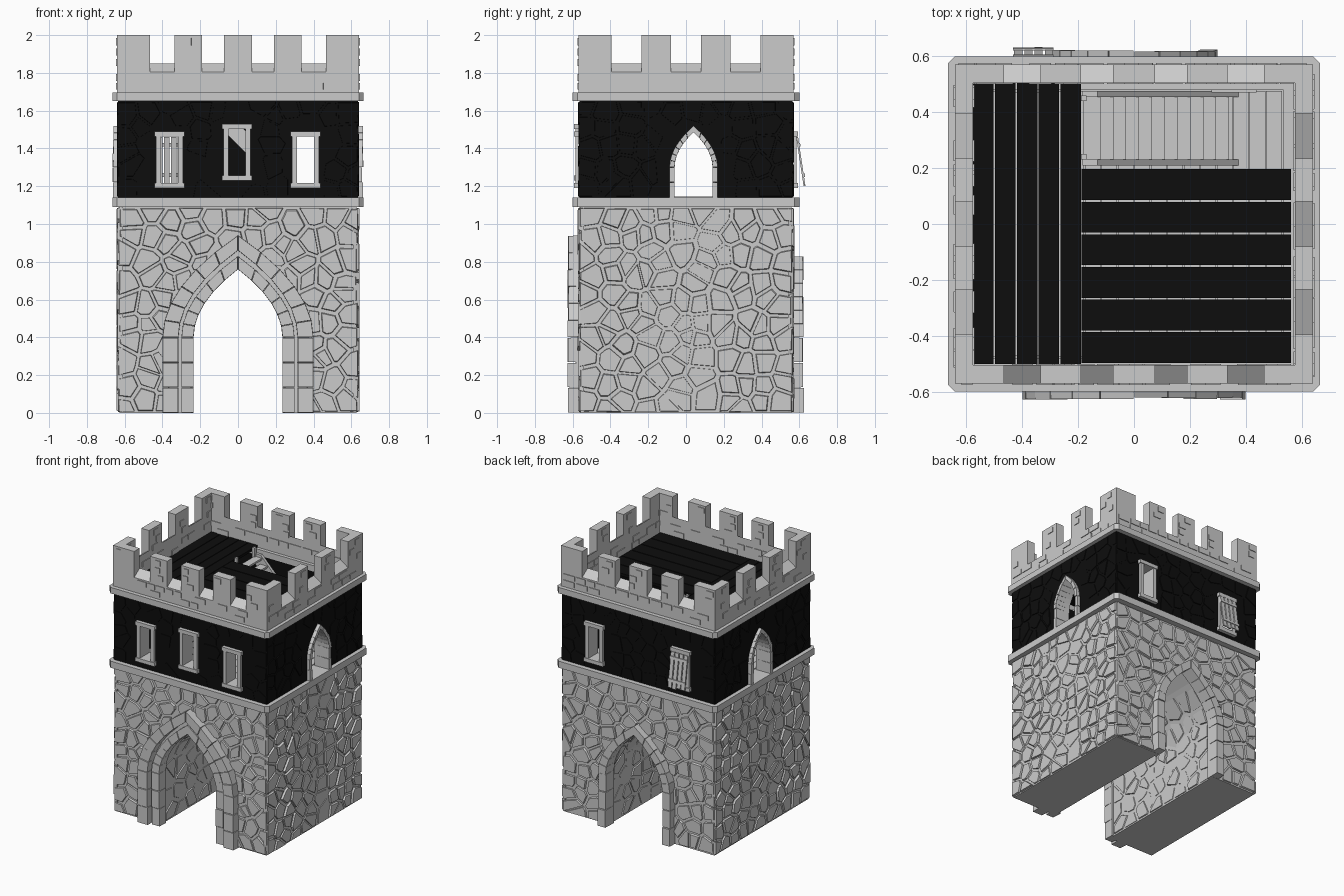
import bpy, bmesh, math, random
from mathutils import Vector

random.seed(4)
if "Cube" in bpy.data.objects:
    bpy.data.objects.remove(bpy.data.objects["Cube"])


def material(name, value):
    m = bpy.data.materials.new(name)
    m.use_nodes = True
    m.diffuse_color = (value, value, value, 1)
    bsdf = m.node_tree.nodes["Principled BSDF"]
    bsdf.inputs["Base Color"].default_value = (value, value, value, 1)
    bsdf.inputs["Roughness"].default_value = 0.9
    return m


STONE = material("grey stone", 0.6)
DARK = material("black", 0.004)
HX, HY = 0.64, 0.57
HALF = [HY, HX, HY, HX]      # distance of front, right, back, left walls
SPAN = [HX, HY, HX, HY]      # half width of those walls


def side(k):
    """Map (along wall, height, outward) to the k-th wall."""
    def fn(u, z, d):
        x, y = u, -(HALF[k] + d)
        for _ in range(k):
            x, y = -y, x
        return Vector((x, y, z))
    return fn


def flat(x, y, z):
    return Vector((x, y, z))


def solid(bm, pts, fn, d0, d1, taper=0.0):
    """Extrude an outline from d0 to d1, narrowing by taper."""
    cu = sum(p[0] for p in pts) / len(pts)
    cz = sum(p[1] for p in pts) / len(pts)
    s = 1 - taper
    lo = [bm.verts.new(fn(u, z, d0)) for u, z in pts]
    hi = [bm.verts.new(fn(cu + (u - cu) * s, cz + (z - cz) * s, d1)) for u, z in pts]
    bm.faces.new(lo[::-1])
    bm.faces.new(hi)
    for i in range(len(pts)):
        j = (i + 1) % len(pts)
        bm.faces.new((lo[i], lo[j], hi[j], hi[i]))


def rect(u0, u1, z0, z1):
    return [(u0, z0), (u1, z0), (u1, z1), (u0, z1)]


def finish(bm, name, mat):
    bmesh.ops.recalc_face_normals(bm, faces=bm.faces)
    me = bpy.data.meshes.new(name)
    bm.to_mesh(me)
    bm.free()
    me.materials.append(mat)
    ob = bpy.data.objects.new(name, me)
    bpy.context.collection.objects.link(ob)
    return ob


def single(name, mat, *args):
    bm = bmesh.new()
    solid(bm, *args)
    return finish(bm, name, mat)


def cut(ob, cutters):
    bpy.context.view_layer.objects.active = ob
    for c in cutters:
        c.hide_render = True
        mod = ob.modifiers.new("cut", 'BOOLEAN')
        mod.operation, mod.solver, mod.object = 'DIFFERENCE', 'EXACT', c
        bpy.ops.object.modifier_apply(modifier=mod.name)
        bpy.data.objects.remove(c)


def arch_width(z, w, s, a):
    """Half width of a pointed arch: width w, spring s, apex a."""
    return w if z < s else w * (1 - ((z - s) / (a - s)) ** 2) if z < a else 0


def arch_path(w, s, a, base, legs=3, n=6):
    half = [(w, base + (s - base) * i / legs) for i in range(legs)]
    half += [(w * (1 - (i / n) ** 2), s + (a - s) * i / n) for i in range(n + 1)]
    return half + [(-u, z) for u, z in half[-2::-1]]


def arch_ring(bm, fn, inner, outer, base, d0, d1, centre=0, legs=3):
    a, b = arch_path(*inner, base, legs), arch_path(*outer, base, legs)
    for i in range(len(a) - 1):
        quad = [(u + centre, z) for u, z in (a[i], b[i], b[i + 1], a[i + 1])]
        solid(bm, quad, fn, d0, d1 + random.uniform(-.004, .004), 0.04)


def cells(u0, u1, z0, z1, size):
    """Irregular stone outlines filling a rectangle."""
    nu, nz = round((u1 - u0) / size), round((z1 - z0) / size)
    seeds = [Vector((u0 + (i + .5 + random.uniform(-.42, .42)) * (u1 - u0) / nu,
                     z0 + (j + .5 + random.uniform(-.42, .42)) * (z1 - z0) / nz))
             for i in range(nu) for j in range(nz)]
    for p in seeds:
        poly = [Vector(q) for q in rect(u0, u1, z0, z1)]
        for q in seeds:
            if q == p or (q - p).length > size * 3:
                continue
            n, m, out = q - p, (p + q) / 2, []
            for i, b in enumerate(poly):
                a = poly[i - 1]
                da, db = (a - m).dot(n), (b - m).dot(n)
                if da * db < 0:
                    out.append(a.lerp(b, da / (da - db)))
                if db <= 0:
                    out.append(b)
            poly = out
        if len(poly) > 2:
            yield p, poly


def shrink(poly, gap):
    c = sum(poly, Vector((0, 0))) / len(poly)
    return [c + (p - c) * max(.5, 1 - gap / max((p - c).length, .01)) for p in poly]


# Ground storey with a pointed passage
TUNNEL = (0.25, 0.4, 0.775)
CW, CD = HX - .012, HY - .012
outline = arch_path(*TUNNEL, 0) + [(-CW, 0), (-CW, 1.1), (CW, 1.1), (CW, 0)]
single("ground_storey", STONE, outline, flat_y := (lambda u, z, d: Vector((u, d, z))), -CD, CD)

# Rubble stones on the ground storey
bm = bmesh.new()
hidden = {0: (.36, .4, .9), 2: (.27, .4, .8)}
for k in range(4):
    for c, poly in cells(-SPAN[k], SPAN[k], 0, 1.09, .108):
        if k in hidden:
            if abs(c.x) < arch_width(c.y, *hidden[k]):
                continue
            for p in poly:
                p.x = math.copysign(max(abs(p.x), arch_width(p.y, *hidden[k])), p.x)
        calm = k % 2 and abs(c.x) < .2
        top = random.uniform(-.008, -.002) if calm else random.uniform(-.004, .004)
        solid(bm, shrink(poly, .006), side(k), -.03, top, random.uniform(.08, .2))
for s in (-1, 1):
    wall = lambda u, z, d: Vector((s * (arch_width(z, *TUNNEL) - d), u, z))
    for c, poly in cells(-.52, .52, 0, .7, .11):
        solid(bm, shrink(poly, .008), wall, -.02, random.uniform(0, .01), .15)
finish(bm, "rubble_stones", STONE)

# Stone arches around the passage
bm = bmesh.new()
arch_ring(bm, side(0), (.315, .4, .86), (.4, .4, .94), 0, -.03, .055)
for k in (0, 2):
    arch_ring(bm, side(k), (.235, .4, .76), (.3, .4, .83), 0, -.05, .03 if k == 0 else .05)
finish(bm, "passage_arches", STONE)

# Ledges: the lower one is also the floor, the upper one is a ring
INNER = rect(-.535, .535, -.48, .48)
LX, LY, CH = .665, .6, .025
octagon = [(-LX + CH, -LY), (LX - CH, -LY), (LX, -LY + CH), (LX, LY - CH),
           (LX - CH, LY), (-LX + CH, LY), (-LX, LY - CH), (-LX, -LY + CH)]
single("lower_ledge", STONE, octagon, flat, 1.09, 1.14)
ledge = single("upper_ledge", STONE, octagon, flat, 1.65, 1.695)
cut(ledge, [single("cutter", STONE, INNER, flat, 1.5, 1.8)])

# Upper storey shell with window and door openings
WINDOWS = [(0, -.3625, 1.19), (0, -.005, 1.23), (0, .3575, 1.19), (2, -.3575, 1.19), (2, .3625, 1.19)]
DOOR_IN, DOOR_OUT, DOOR_Y = (.1, 1.3, 1.485), (.128, 1.3, 1.52), .04
shell = single("upper_storey", DARK, rect(-HX + .005, HX - .005, -HY + .005, HY - .005), flat, 1.12, 1.66)
cutters = [single("cutter", STONE, INNER, flat, 1, 1.8)]
for k, u, z in WINDOWS:
    cutters.append(single("cutter", STONE, rect(u - .065, u + .065, z + .012, z + .288), side(k), -.2, .1))
door = [(u + DOOR_Y, z) for u, z in arch_path(.115, 1.3, 1.505, 1.13)]
cutters.append(single("cutter", STONE, door, side(1), -1.5, .1))
cut(shell, cutters)

# Faint dark stones on the upper storey
bm = bmesh.new()
for k in range(4):
    holes = [(u - .07, u + .07, z, z + .3) for j, u, z in WINDOWS if j == k]
    if k % 2:
        m = DOOR_Y if k == 1 else -DOOR_Y
        holes.append((m - .12, m + .12, 1.1, 1.51))
    for c, poly in cells(-SPAN[k], SPAN[k], 1.14, 1.65, .1):
        lo = [min(p[i] for p in poly) for i in (0, 1)]
        hi = [max(p[i] for p in poly) for i in (0, 1)]
        if not any(lo[0] < b and hi[0] > a and lo[1] < f and hi[1] > e for a, b, e, f in holes):
            solid(bm, shrink(poly, .005), side(k), -.02, random.uniform(-.003, .002), .08)
finish(bm, "dark_wall_stones", DARK)

# Window frames with overhanging head and sill
bm = bmesh.new()
for k, u, z in WINDOWS:
    for s in (-1, 1):
        solid(bm, rect(*sorted((u + s * .045, u + s * .072)), z + .02, z + .28), side(k), -.1, .016)
    for z0, z1 in ((z, z + .028), (z + .272, z + .3)):
        solid(bm, rect(u - .08, u + .08, z0, z1), side(k), -.1, .022)
finish(bm, "window_frames", STONE)

# Arched door frames on both sides
bm = bmesh.new()
for k, m in ((1, DOOR_Y), (3, -DOOR_Y)):
    arch_ring(bm, side(k), DOOR_IN, DOOR_OUT, 1.14, -.1, .02, m, 2)
finish(bm, "door_frames", STONE)

# Tilted plank shutter at the back
bm = bmesh.new()
back = side(2)
tilted = lambda u, z, d: back(u, z, d + (1.47 - z) * .15)
for i in range(4):
    u = .29 + i * .0365
    solid(bm, rect(u, u + .029, 1.21 + random.uniform(-.01, .01), 1.46), tilted, .012, .022)
for z in (1.25, 1.41):
    solid(bm, rect(.288, .432, z, z + .02), tilted, .02, .028)
finish(bm, "back_shutter", STONE)

# Parapet walls, with sills sloping outward, and merlons
LONG = [(-.64, -.465), (-.335, -.19), (-.075, .075), (.19, .335), (.465, .64)]
SHORT = [(-.57, -.395), (-.235, -.08), (.08, .235), (.395, .57)]
bm = bmesh.new()
bricks = bmesh.new()
for k in range(4):
    fn, h = side(k), SPAN[k]
    along = lambda d, z, u: fn(u, z, d)
    solid(bm, [(-.065, 1.69), (0, 1.69), (0, 1.805), (-.065, 1.85)], along, -h, h)
    for a, b in (SHORT if k % 2 else LONG):
        solid(bm, rect(a, b, 1.78, 2), fn, -.065, 0)
        for z in (1.835, 1.89, 1.945):
            if random.random() < .65:
                u = random.uniform(a + .005, b - .07)
                solid(bricks, rect(u, u + random.uniform(.04, .065), z, z + .04), fn, -.07, .005, .06)
    for z in (1.71, 1.757):
        u = -h + .02
        while u < h - .12:
            w = random.uniform(.06, .1)
            if random.random() < .5:
                solid(bricks, rect(u, u + w, z, z + .038), fn, -.07, .005, .05)
            u += w + .01
finish(bm, "parapet", STONE)
finish(bricks, "parapet_bricks", STONE)

# Roof planks around the stair hatch
bm = bmesh.new()
for i in range(5):
    x = -.575 + i * .078
    solid(bm, rect(x, x + .073, -.5, .508), flat, 1.69, 1.71)
for i in range(6):
    y = -.497 + i * .1165
    solid(bm, rect(-.187, .562, y, y + .1105), flat, 1.69, 1.71)
finish(bm, "roof_planks", DARK)

# Stair from the upper floor to the hatch
bm = bmesh.new()
stringer = [(.28, 1.14), (.38, 1.14), (-.13, 1.67), (-.185, 1.67), (-.185, 1.6)]
for y in (.21, .455):
    solid(bm, stringer, flat_y, y, y + .02)
for i in range(11):
    x, z = -.15 + i * .046, 1.65 - i * .048
    solid(bm, rect(x - .03, x + .03, z - .014, z), flat_y, .22, .47)
for y in (.23, .44):
    solid(bm, rect(-.19, -.17, y, y + .02), flat, 1.6, 1.72)
finish(bm, "hatch_stair", STONE)

# Floor boards under the hatch
bm = bmesh.new()
for i in range(18):
    x = -.53 + i * .059
    solid(bm, rect(x, x + .056, -.475, .475), flat, 1.13, 1.146)
finish(bm, "floor_boards", STONE)
